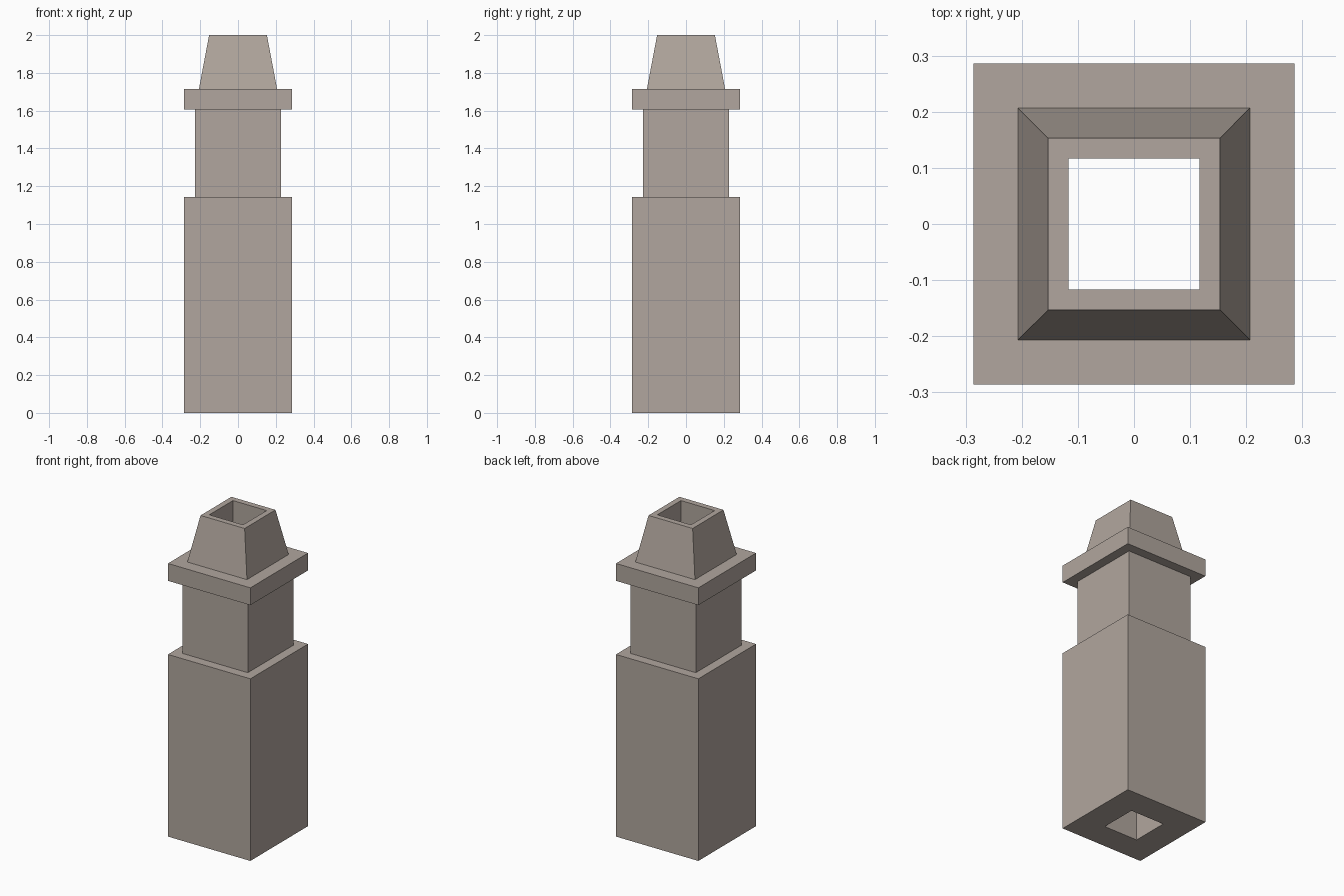
import bpy
import bmesh

if "Cube" in bpy.data.objects:
    bpy.data.objects.remove(bpy.data.objects["Cube"])

stone = bpy.data.materials.new("warm_grey_stone")
stone.diffuse_color = (0.44, 0.383, 0.342, 1)
stone.use_nodes = True
stone.node_tree.nodes["Principled BSDF"].inputs["Base Color"].default_value = stone.diffuse_color

BASE, NECK, POT_FOOT, POT_TOP, FLUE = 0.286, 0.227, 0.207, 0.153, 0.117
Z_BASE, Z_NECK, Z_CAP, Z_TOP = 1.143, 1.605, 1.714, 2.0


def square_loft(name, profile):
    """Join square rings, given as (half width, height), into a shell."""
    bm = bmesh.new()
    rings = [[bm.verts.new((sx * h, sy * h, z))
              for sx, sy in ((-1, -1), (1, -1), (1, 1), (-1, 1))]
             for h, z in profile]
    for a, b in zip(rings, rings[1:]):
        for i in range(4):
            j = (i + 1) % 4
            bm.faces.new((a[i], a[j], b[j], b[i]))
    mesh = bpy.data.meshes.new(name)
    bm.to_mesh(mesh)
    bm.free()
    mesh.materials.append(stone)
    obj = bpy.data.objects.new(name, mesh)
    bpy.context.collection.objects.link(obj)
    return obj


# Wide lower stack with open underside and a ledge on top
square_loft("base_stack", [(FLUE, 0), (BASE, 0), (BASE, Z_BASE), (NECK, Z_BASE)])
# Narrower upper stack
square_loft("neck", [(NECK, Z_BASE), (NECK, Z_NECK)])
# Overhanging slab
square_loft("cap_slab", [(NECK, Z_NECK), (BASE, Z_NECK),
                         (BASE, Z_CAP), (POT_FOOT, Z_CAP)])
# Tapered pot with a flat rim
square_loft("chimney_pot", [(POT_FOOT, Z_CAP), (POT_TOP, Z_TOP), (FLUE, Z_TOP)])
# Straight shaft running through the whole height
square_loft("flue", [(FLUE, Z_TOP), (FLUE, 0)])
